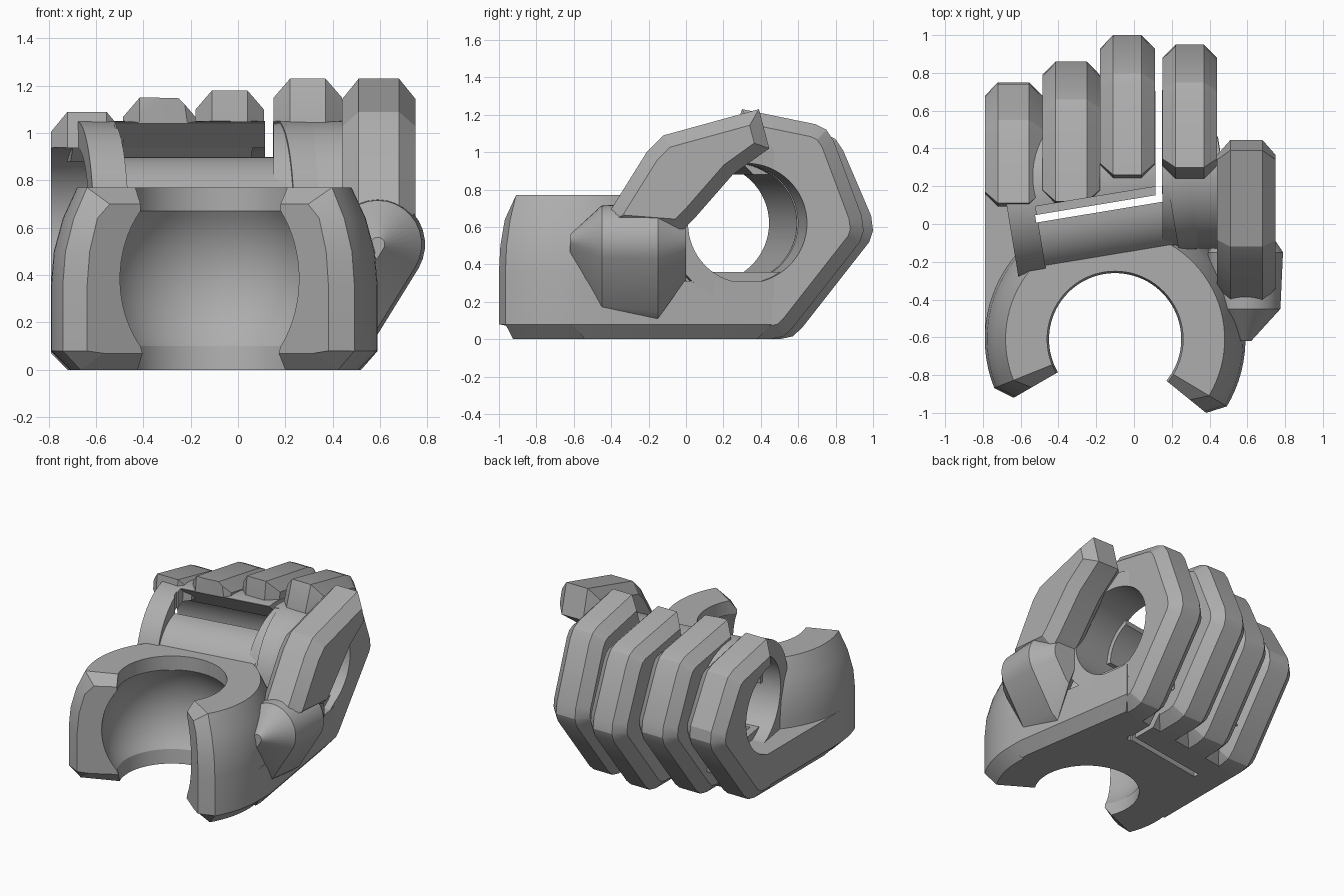
import bpy, bmesh, math
from mathutils import Matrix, Vector

cube = bpy.data.objects.get("Cube")
if cube:
    bpy.data.objects.remove(cube, do_unlink=True)

gray = bpy.data.materials.new("plain gray")
gray.use_nodes = True
gray.diffuse_color = (0.42, 0.42, 0.42, 1)
gray.node_tree.nodes["Principled BSDF"].inputs["Base Color"].default_value = (0.42, 0.42, 0.42, 1)

# Grip axis: runs along x, turned a little about z
TILT = math.atan(0.165)
GRIP = Matrix.Translation((0, 0.25, 0.62)) @ Matrix.Rotation(TILT, 4, "Z")


def loft(name, rings, matrix=Matrix()):
    """Join equal closed rings into a capped solid."""
    bm = bmesh.new()
    rows = [[bm.verts.new(matrix @ Vector(p)) for p in ring] for ring in rings]
    n = len(rows[0])
    for a, b in zip(rows, rows[1:]):
        for i in range(n):
            j = (i + 1) % n
            bm.faces.new((a[i], a[j], b[j], b[i]))
    bm.faces.new(rows[0])
    bm.faces.new(rows[-1])
    bmesh.ops.recalc_face_normals(bm, faces=bm.faces)
    mesh = bpy.data.meshes.new(name)
    bm.to_mesh(mesh)
    bm.free()
    mesh.materials.append(gray)
    obj = bpy.data.objects.new(name, mesh)
    bpy.context.collection.objects.link(obj)
    return obj


def inset(poly, d):
    """Move every side of a polygon inward by d."""
    n = len(poly)
    pts = [Vector(p) for p in poly]
    area = sum(pts[i].x * pts[(i + 1) % n].y - pts[(i + 1) % n].x * pts[i].y for i in range(n))
    s = 1 if area > 0 else -1
    out = []
    for i in range(n):
        e1 = (pts[i] - pts[i - 1]).normalized()
        e2 = (pts[(i + 1) % n] - pts[i]).normalized()
        n1, n2 = Vector((-e1.y, e1.x)) * s, Vector((-e2.y, e2.x)) * s
        out.append(pts[i] + (n1 + n2) * d / (1 + n1.dot(n2)))
    return out


def slab(name, poly, x0, x1, c=0.0, matrix=Matrix()):
    """Extrude a y-z outline along x, with chamfer c on both sides."""
    if c:
        small = inset(poly, c)
        steps = [(x0, small), (x0 + c, poly), (x1 - c, poly), (x1, small)]
    else:
        steps = [(x0, poly), (x1, poly)]
    return loft(name, [[(x, p[0], p[1]) for p in ring] for x, ring in steps], matrix)


def circle(r, n=64):
    return [(r * math.cos(2 * math.pi * i / n), r * math.sin(2 * math.pi * i / n)) for i in range(n)]


def rect(y0, y1, z0, z1):
    return [(y0, z0), (y1, z0), (y1, z1), (y0, z1)]


def cut(obj, *cutters):
    bpy.context.view_layer.objects.active = obj
    for c in cutters:
        mod = obj.modifiers.new("cut", "BOOLEAN")
        mod.operation, mod.solver, mod.object = "DIFFERENCE", "EXACT", c
        bpy.ops.object.modifier_apply(modifier=mod.name)


# Cutters
hole = slab("grip_cutter", circle(0.32), -2, 2, matrix=GRIP)
bore = slab("bar_cutter", circle(0.29), -2, 2, matrix=GRIP)
window = slab("window_cutter", [(-0.6, 0.05), (-0.1, 0.05), (0.1, 0.26), (-0.07, 0.42), (-0.07, 0.8), (-0.6, 0.8)],
              -0.54, 0.17, matrix=GRIP)
slot = slab("slot_cutter", rect(-0.155, -0.115, -1, 1), -0.55, 0.14, matrix=GRIP)
gap = slab("gap_cutter", rect(0.1, 1.2, -0.3, 1.5), 0.113, 0.147)
CX, CY, CZ, R = -0.1, -0.61, 0.385, 0.46
ball = loft("ball_cutter", [[(CX + math.cos(t) * x, CY + math.cos(t) * y, CZ + (R + 0.008) * math.sin(t))
                             for x, y in circle(R + 0.008)]
                            for t in [math.radians(a) for a in range(-87, 88, 6)]])
shaft = loft("shaft_cutter", [[(CX + x, CY + y, z) for x, y in circle(0.364)] for z in (-0.5, 1.0)])
cutters = [hole, bore, window, slot, gap, ball, shaft]

# Wrist cup: swept C with a spherical hollow and chamfered ends
profile = [(0.35, 0), (0.61, 0), (0.69, 0.08), (0.69, 0.36), (0.678, 0.5), (0.64, 0.64),
           (0.58, 0.77), (0.36, 0.77)]
lim = math.asin(0.285 / R)
profile += [(R * math.cos(t), CZ + R * math.sin(t))
            for t in [lim * (1 - i / 8) for i in range(17)]]


def cup_ring(deg, c=0.0):
    a = math.radians(deg)
    ring = []
    for r, z in profile:
        if c and r > 0.5:
            r -= c
        z = min(max(z, c), 0.77 - c)
        ring.append((CX + r * math.cos(a), CY + r * math.sin(a), z))
    return ring


angles = [-31 + 233 * i / 56 for i in range(57)]
cup = loft("wrist_cup", [cup_ring(-39, 0.07)] + [cup_ring(a) for a in angles] + [cup_ring(210, 0.07)])
cut(cup, hole, slot)

# Palm plate with chamfered underside, narrowing toward the fingers
plan = [(-0.79, -0.61), (0.59, -0.61), (0.59, -0.48), (0.445, 0.46), (-0.79, 0.25)]
palm = loft("palm", [[(p[0], p[1], z) for p in inset(plan, c)]
                     for z, c in ((0, 0.07), (0.08, 0), (0.31, 0))])
cut(palm, ball, shaft, slot, gap)

# Flat floor and sloping ceiling inside the grip
floor = slab("palm_floor", rect(-0.25, 0.28, -0.42, -0.26), -0.6, 0.42, matrix=GRIP)
cut(floor, slot, gap)
ceiling = slab("grip_ceiling", [(0.03, 0.33), (0.1, 0.26), (0.24, 0.26), (0.24, 0.33)],
               -0.7, 0.07, matrix=GRIP)

# Knuckle tube around the grip, open on top
tube = slab("knuckle_tube", circle(0.43), -0.69, 0.47, matrix=GRIP)
cut(tube, hole, ball, shaft, window, slot, gap)

# Straight collar that carries the index finger
collar = slab("index_collar", circle(0.43), 0.15, 0.44, matrix=Matrix.Translation((0, 0.3, 0.62)))
cut(collar, hole)

# Rounded bar that closes the front of the opening
arc = [math.radians(9 * i) for i in range(11)]
section = [(-0.155 - 0.275 * math.cos(t), 0.28 * math.sin(t)) for t in arc] + [(-0.155, 0.0)]
bar = slab("front_bar", section, -0.56, 0.15, matrix=GRIP)
cut(bar, bore, ball, shaft)

# Four bent fingers: x range, front, back, height, lean of the tip
fingers = [("little", -0.79, -0.485, 0.09, 0.75, 1.09, 0.02), ("ring", -0.485, -0.18, 0.1, 0.86, 1.15, 0.02),
           ("middle", -0.18, 0.11, 0.24, 1.0, 1.18, 0.02), ("index", 0.15, 0.44, 0.24, 0.95, 1.23, 0.06)]
parts = [cup, palm, floor, ceiling, tube, collar, bar]
for name, x0, x1, yf, yb, h, lean in fingers:
    outline = [(yf, 0), (yb - 0.5, 0), (yb - 0.43, 0.015), (yb - 0.38, 0.06), (yb - 0.02, 0.52),
               (yb, 0.58), (yb - 0.01, 0.66), (yb - 0.16, h - 0.17), (yb - 0.2, h - 0.11),
               (yb - 0.26, h - 0.08), (yf + lean, h), (yf, h - 0.17)]
    finger = slab(name + "_finger", outline, x0, x1, 0.07)
    cut(finger, hole)
    if name in ("ring", "middle"):
        cut(finger, window)
    parts.append(finger)

# Thumb bent over the grip
thumb = slab("thumb", [(-0.42, 0.6), (-0.41, 0.68), (-0.21, 1.0), (-0.12, 1.09), (0.39, 1.23),
                       (0.445, 1.02), (0.25, 0.88), (0.04, 0.64), (-0.03, 0.57)], 0.44, 0.75, 0.07)
parts.append(thumb)

# Thumb base: round top, wedge bottom, tapered at both ends
section = [(0.2 * math.cos(math.radians(a)), 0.2 * math.sin(math.radians(a)))
           for a in range(-30, 211, 12)] + [(-0.05, -0.42), (0.0, -0.38)]
stations = [(-0.62, 0.15), (-0.45, 0.93), (-0.15, 1.0), (0.0, 0.5)]
parts.append(loft("thumb_base", [[(0.59 + x * s, y, 0.53 + z * s) for x, z in section]
                                 for y, s in stations]))

# Clean up helpers and shade
for c in cutters:
    bpy.data.objects.remove(c, do_unlink=True)
for obj in parts:
    bpy.ops.object.select_all(action="DESELECT")
    obj.select_set(True)
    bpy.context.view_layer.objects.active = obj
    bpy.ops.object.shade_smooth_by_angle(angle=math.radians(20))
